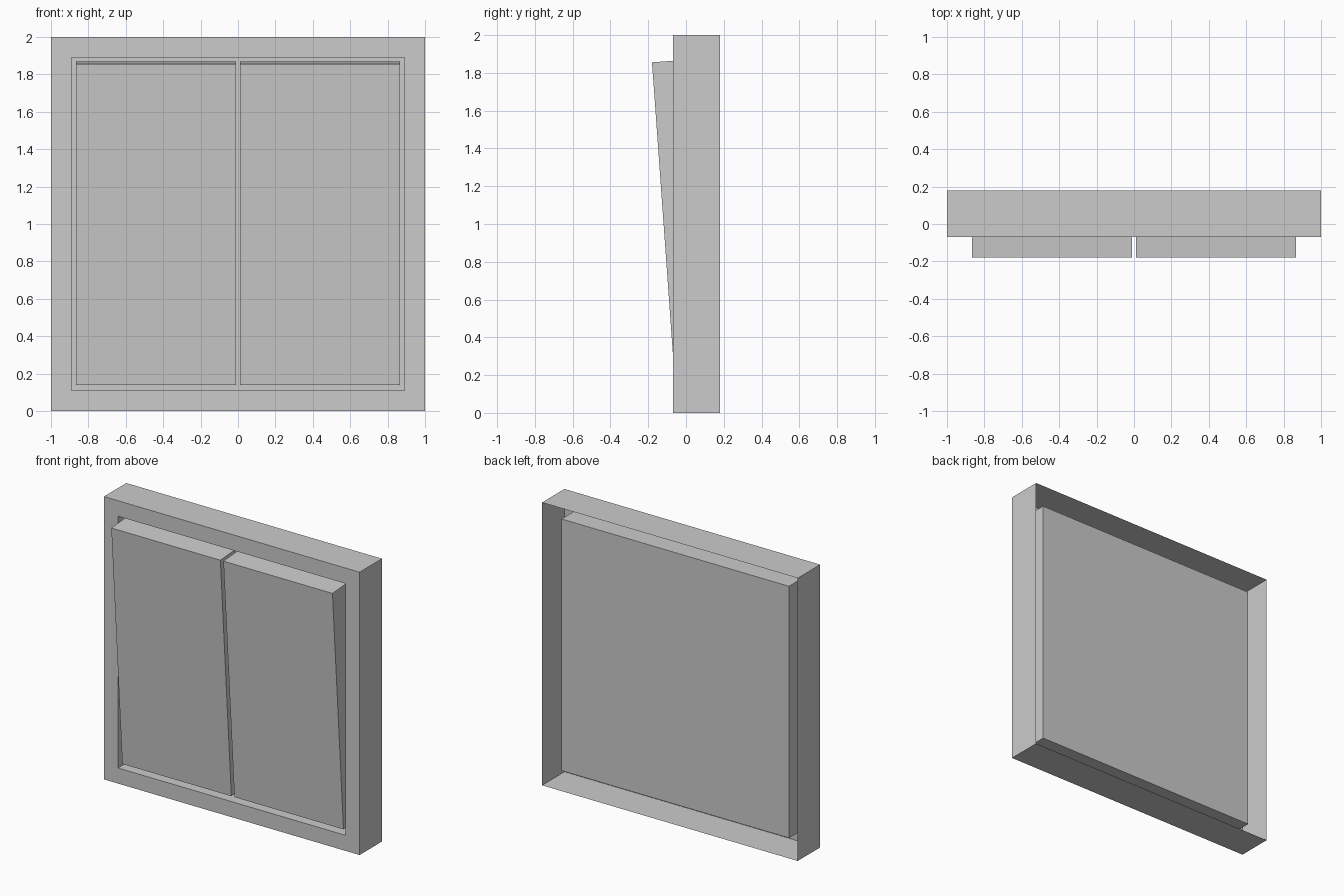
import bpy, bmesh
from math import radians, sin, cos

if "Cube" in bpy.data.objects:
    bpy.data.objects.remove(bpy.data.objects["Cube"])


def finish(bm, name):
    bmesh.ops.recalc_face_normals(bm, faces=bm.faces)
    mesh = bpy.data.meshes.new(name)
    bm.to_mesh(mesh)
    bm.free()
    obj = bpy.data.objects.new(name, mesh)
    bpy.context.collection.objects.link(obj)
    return obj


# Wall plate: thin open-backed shell with a recessed tray, as square rings (half size, y)
rings = [(1.0, 0.18), (1.0, -0.07), (0.89, -0.07), (0.89, 0.12)]
bm = bmesh.new()
loops = [[bm.verts.new((sx * h, y, 1 + sz * h))
          for sx, sz in ((-1, -1), (1, -1), (1, 1), (-1, 1))]
         for h, y in rings]
for a, b in zip(loops, loops[1:]):
    for i in range(4):
        j = (i + 1) % 4
        bm.faces.new((a[i], a[j], b[j], b[i]))
bm.faces.new(loops[-1])
finish(bm, "wall_plate")

# Two tilted rockers: side profile (y, z) extruded across x
tilt, length, depth = radians(4.1), 1.72, 0.165
top_y, top_z = -0.18, 1.856
down = (length * sin(tilt), -length * cos(tilt))
back = (depth * cos(tilt), depth * sin(tilt))
profile = [(top_y, top_z),
           (top_y + down[0], top_z + down[1]),
           (top_y + down[0] + back[0], top_z + down[1] + back[1]),
           (top_y + back[0], top_z + back[1])]
for name, x0, x1 in (("left_rocker", -0.865, -0.012), ("right_rocker", 0.012, 0.865)):
    bm = bmesh.new()
    face = bm.faces.new([bm.verts.new((x0, y, z)) for y, z in profile])
    ext = bmesh.ops.extrude_face_region(bm, geom=[face], use_keep_orig=True)
    moved = [v for v in ext["geom"] if isinstance(v, bmesh.types.BMVert)]
    bmesh.ops.translate(bm, verts=moved, vec=(x1 - x0, 0, 0))
    finish(bm, name)
